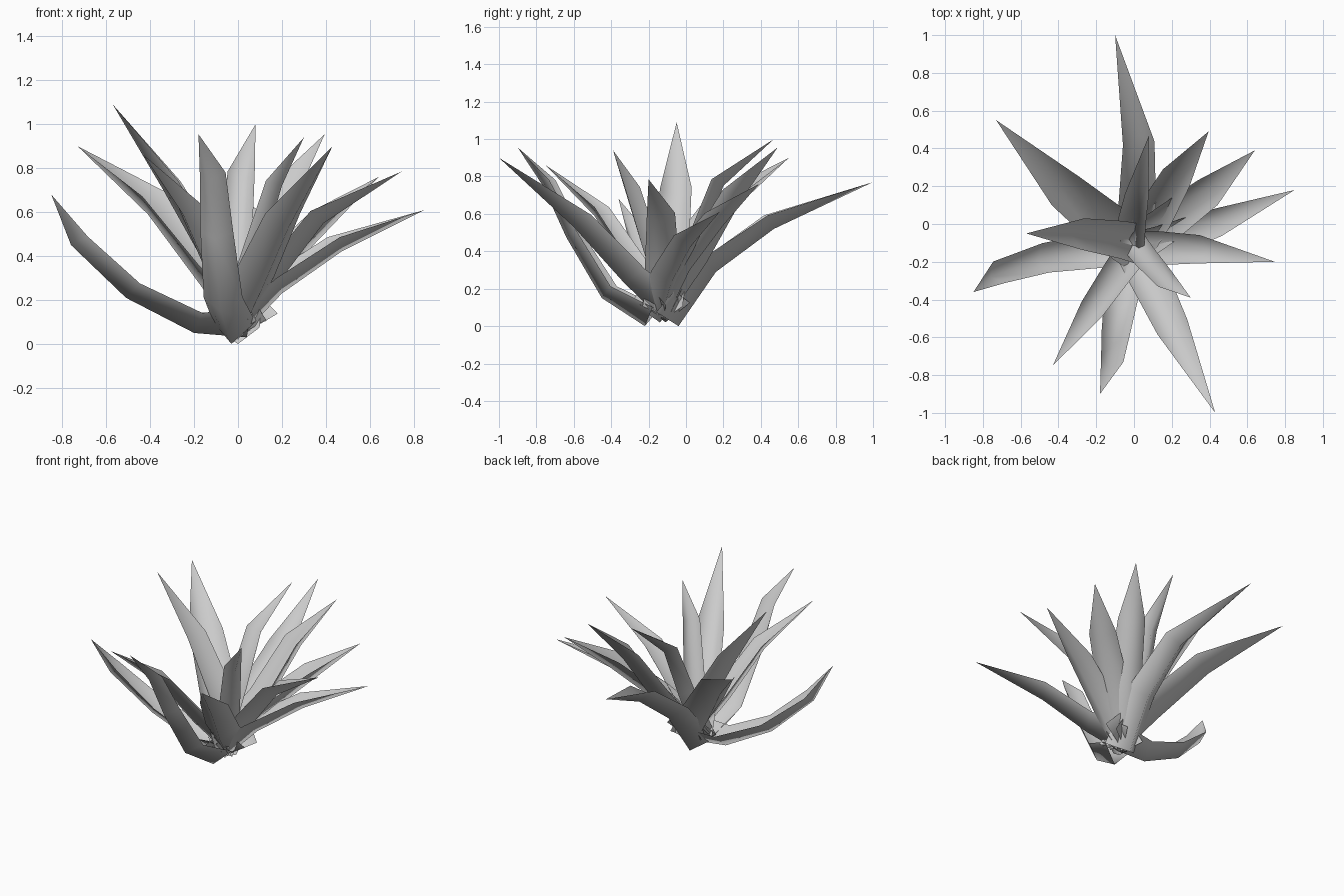
import bpy
from mathutils import Vector

cube = bpy.data.objects.get("Cube")
if cube:
    bpy.data.objects.remove(cube, do_unlink=True)

# Single leaf colour
grey = bpy.data.materials.new("leaf_grey")
grey.use_nodes = True
colour = (0.6, 0.6, 0.6, 1)
grey.diffuse_color = colour
grey.node_tree.nodes["Principled BSDF"].inputs["Base Color"].default_value = colour


def leaf(name, width, *keel):
    """Folded blade: a keel line with a raised edge on either side, ending in a point."""
    keel = [Vector(p) for p in keel]
    last = len(keel) - 1
    verts, faces = [], []
    for i, p in enumerate(keel[:-1]):
        before = keel[max(i - 1, 0)]
        along = (keel[i + 1] - p).normalized()
        if i:
            along = (along + (p - before).normalized()).normalized()
        side = along.cross(Vector((0, 0, 1))).normalized()
        inner = side.cross(along)
        # The clasping base is the broadest and deepest section
        half = width * (1 - 0.16 * (i - 1) if i else 1.1)
        rise = inner * half * (1 if i else 1.2)
        verts += [p - side * half + rise, p, p + side * half + rise]
        if i:
            a, b = 3 * i - 3, 3 * i
            faces += [(a, a + 1, b + 1, b), (a + 1, a + 2, b + 2, b + 1)]
    # Pointed tip
    verts.append(keel[-1])
    tip, b = 3 * last, 3 * last - 3
    faces += [(b, b + 1, tip), (b + 1, b + 2, tip)]
    mesh = bpy.data.meshes.new(name)
    mesh.from_pydata(verts, [], faces)
    mesh.materials.append(grey)
    mesh.shade_smooth()
    obj = bpy.data.objects.new(name, mesh)
    bpy.context.collection.objects.link(obj)


# Back leaves
leaf("back_leaf", .1, (0, -.04, 0), (.02, .16, .29), (.02, .47, .52), (-.1, 1, .77))
leaf("back_right_leaf", .125, (0, -.1, .03), (-.18, .02, .28), (-.41, .22, .59), (-.73, .55, .9))
leaf("back_inner_leaf", .075, (-.02, -.08, .05), (0, .08, .42), (.025, .2, .75), (.08, .47, 1))
leaf("back_left_leaf", .1, (.01, -.1, .03), (.15, .11, .34), (.26, .3, .68), (.395, .49, .955))

# Left leaves
leaf("left_upper_leaf", .1, (0, -.11, .03), (.2, .02, .3), (.43, .2, .54), (.64, .39, .76))
leaf("left_low_leaf", .09, (0, -.14, .02), (.2, -.08, .23), (.47, .02, .42), (.85, .18, .61))
leaf("left_front_leaf", .09, (0, -.13, .03), (.2, -.13, .3), (.39, -.14, .55), (.745, -.2, .785))

# Right leaves
leaf("right_upper_leaf", .1, (-.01, -.1, .05), (-.15, -.07, .36), (-.34, -.05, .7), (-.57, -.05, 1.09))
leaf("right_low_leaf", .095, (.04, -.12, .03), (-.2, -.14, .05), (-.51, -.19, .21),
     (-.76, -.28, .45), (-.85, -.36, .68))

# Front leaves
leaf("front_right_leaf", .08, (.01, -.12, .04), (-.12, -.3, .29), (-.25, -.49, .59), (-.43, -.75, .86))
leaf("front_leaf", .09, (-.03, -.22, 0), (-.08, -.45, .15), (-.107, -.64, .475),
     (-.13, -.765, .75), (-.18, -.9, .955))
leaf("front_left_leaf", .105, (0, -.11, .02), (.1, -.33, .23), (.23, -.6, .53), (.43, -1, .9))
leaf("front_inner_leaf", .065, (.01, -.11, .05), (.1, -.22, .38), (.2, -.32, .72), (.3, -.39, .94))
